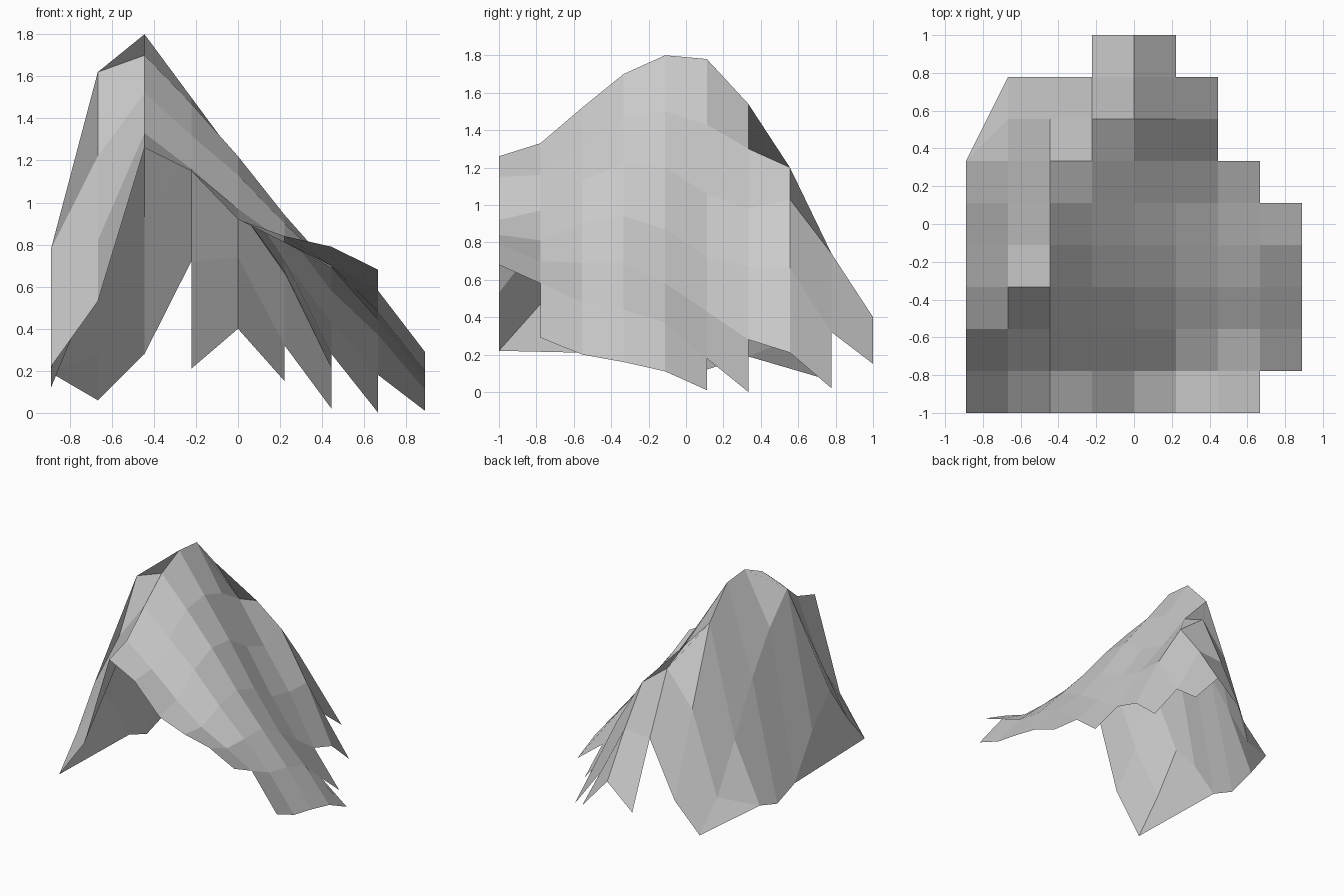
import bpy
import bmesh

# Remove the default cube only
default_cube = bpy.data.objects.get("Cube")
if default_cube:
    bpy.data.objects.remove(default_cube, do_unlink=True)


def make_material(name, color):
    material = bpy.data.materials.new(name)
    material.use_nodes = True
    material.diffuse_color = color
    shader = material.node_tree.nodes["Principled BSDF"]
    shader.inputs["Base Color"].default_value = color
    return material


# Terrain heights in hundredths, front row first, right to left along x.
# None marks a place where the ragged rim leaves the sheet open.
N = None
HEIGHT_ROWS = [
    (22, 53, 126, 115, 92, 84, 79, 68, N),
    (47, 82, 133, 116, 97, 81, 70, 58, 29),
    (78, 122, 152, 132, 113, 90, 69, 48, 20),
    (54, 162, 170, 147, 122, 94, 69, 44, 16),
    (20, 139, 180, 150, 120, 87, 58, 37, 11),
    (12, 107, 178, 143, 106, 72, 43, 18, 1),
    (19, 66, 154, 130, 98, 67, 28, 0, N),
    (N, 28, 93, 120, 103, 66, 21, N, N),
    (N, 6, 28, 72, 74, 32, 2, N, N),
    (N, N, N, 21, 40, 15, N, N, N),
]
ROW_COUNT = len(HEIGHT_ROWS)
COLUMN_COUNT = len(HEIGHT_ROWS[0])
CELL = 2 / (ROW_COUNT - 1)


def build_mountain(name, material):
    bm = bmesh.new()
    grid = {}

    # Evenly spaced sheet points lifted to their heights
    for row, heights in enumerate(HEIGHT_ROWS):
        for column, height in enumerate(heights):
            if height is not None:
                x = (column - (COLUMN_COUNT - 1) / 2) * CELL
                y = (row - (ROW_COUNT - 1) / 2) * CELL
                grid[column, row] = bm.verts.new((x, y, height / 100))

    # Slope cells, wherever all four corners exist
    for row in range(ROW_COUNT - 1):
        for column in range(COLUMN_COUNT - 1):
            corners = [(column, row), (column + 1, row),
                       (column + 1, row + 1), (column, row + 1)]
            if all(corner in grid for corner in corners):
                bm.faces.new([grid[corner] for corner in corners])

    # Slanted rim at the back corner
    back = [(0, 6), (1, 6), (1, 7), (1, 8)]
    bm.faces.new([grid[key] for key in (back[0], back[1], back[2])])
    bm.faces.new([grid[key] for key in (back[0], back[2], back[3])])

    # Upright gable closing the side under the front spur
    bm.faces.new([grid[0, row] for row in range(5)])

    mesh = bpy.data.meshes.new(name)
    bm.to_mesh(mesh)
    bm.free()
    mesh.materials.append(material)
    mountain = bpy.data.objects.new(name, mesh)
    bpy.context.collection.objects.link(mountain)
    return mountain


stone_grey = make_material("stone_grey", (0.6, 0.6, 0.6, 1.0))
build_mountain("mountain_slope", stone_grey)
